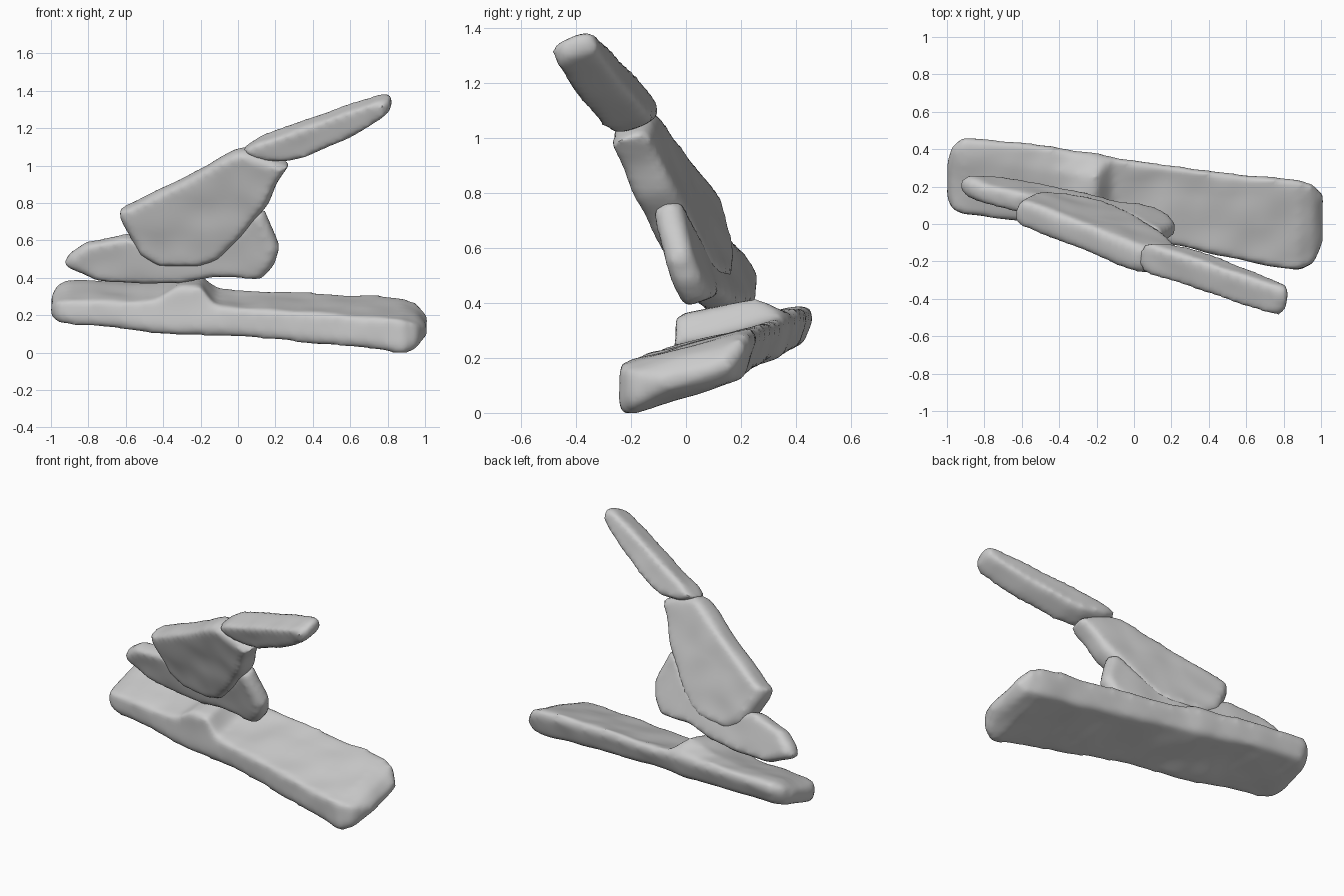
import bpy
import bmesh
from mathutils import Vector, noise

old = bpy.data.objects.get("Cube")
if old:
    bpy.data.objects.remove(old, do_unlink=True)

stone = bpy.data.materials.new("stone_grey")
stone.use_nodes = True
GREY = (0.6, 0.6, 0.6, 1)
stone.diffuse_color = GREY
bsdf = next(n for n in stone.node_tree.nodes if n.type == 'BSDF_PRINCIPLED')
bsdf.inputs["Base Color"].default_value = GREY
bsdf.inputs["Roughness"].default_value = 0.8


def loft(name, rings, smooth=10):
    """Skin closed rings, cap the ends, then wear the block into a rounded rock."""
    bm = bmesh.new()
    loops = [[bm.verts.new(p) for p in ring] for ring in rings]
    n = len(loops[0])
    for a, b in zip(loops, loops[1:]):
        for i in range(n):
            j = (i + 1) % n
            bm.faces.new((a[i], a[j], b[j], b[i]))
    bm.faces.new(loops[0])
    bm.faces.new(loops[-1])
    bmesh.ops.triangulate(bm, faces=bm.faces[:])
    bmesh.ops.recalc_face_normals(bm, faces=bm.faces[:])
    mesh = bpy.data.meshes.new(name)
    bm.to_mesh(mesh)
    bm.free()
    obj = bpy.data.objects.new(name, mesh)
    bpy.context.collection.objects.link(obj)

    # Even mesh with worn edges
    remesh = obj.modifiers.new("even_mesh", 'REMESH')
    remesh.mode = 'VOXEL'
    remesh.voxel_size = 0.018
    soft = obj.modifiers.new("worn_edges", 'SMOOTH')
    soft.factor = 0.5
    soft.iterations = smooth
    deps = bpy.context.evaluated_depsgraph_get()
    worn = bpy.data.meshes.new_from_object(obj.evaluated_get(deps))
    obj.modifiers.clear()
    obj.data = worn
    bpy.data.meshes.remove(mesh)
    worn.name = name

    # Gentle natural unevenness
    moved = [v.co + v.normal * 0.008 * noise.noise(v.co * 6) for v in worn.vertices]
    for v, co in zip(worn.vertices, moved):
        v.co = co
        v.co.z = max(v.co.z, 0)
    worn.materials.clear()
    worn.materials.append(stone)

    bpy.ops.object.select_all(action='DESELECT')
    obj.select_set(True)
    bpy.context.view_layer.objects.active = obj
    bpy.ops.object.shade_smooth_by_angle(angle=0.8)
    return obj


def leaning_slab(name, outline, ref, lean_x, lean_z, thick):
    """Slab with an (x, z) outline on a leaning plane through ref, thickened
    square to that plane, with chamfered rims."""
    rx, ry, rz = ref
    normal = Vector((-lean_x, 1, -lean_z)).normalized()
    middle = [Vector((x, ry + lean_x * (x - rx) + lean_z * (z - rz), z))
              for x, z in outline]
    centre = sum(middle, Vector()) / len(middle)
    return loft(name, [[centre.lerp(p, scale) + normal * side * thick for p in middle]
                       for side, scale in ((-0.5, 0.94), (-0.25, 1), (0.25, 1), (0.5, 0.94))])


# Base slab: x, front y, back y, then z of front bottom, front top,
# middle top, back top and back bottom
sections = [
    (-1.00, 0.14, 0.33, 0.19, 0.25, 0.30, 0.31, 0.24),
    (-0.97, 0.08, 0.42, 0.16, 0.27, 0.34, 0.36, 0.24),
    (-0.91, 0.05, 0.465, 0.145, 0.28, 0.375, 0.39, 0.25),
    (-0.60, 0.015, 0.445, 0.12, 0.27, 0.365, 0.39, 0.235),
    (-0.45, -0.01, 0.42, 0.10, 0.28, 0.37, 0.38, 0.225),
    (-0.32, -0.03, 0.395, 0.09, 0.355, 0.395, 0.37, 0.215),
    (-0.20, -0.04, 0.385, 0.09, 0.35, 0.42, 0.37, 0.205),
    (-0.12, -0.05, 0.365, 0.085, 0.25, 0.315, 0.36, 0.20),
    (0.00, -0.07, 0.345, 0.08, 0.235, 0.30, 0.34, 0.195),
    (0.30, -0.13, 0.305, 0.05, 0.22, 0.295, 0.33, 0.175),
    (0.60, -0.20, 0.265, 0.03, 0.195, 0.28, 0.315, 0.145),
    (0.88, -0.25, 0.245, -0.015, 0.175, 0.265, 0.30, 0.12),
    (0.96, -0.21, 0.22, 0.02, 0.155, 0.23, 0.27, 0.12),
    (1.01, -0.10, 0.16, 0.08, 0.13, 0.17, 0.20, 0.15),
]
rings = []
for x, yf, yb, fb, ft, mt, bt, bb in sections:
    ym = yf + 0.7 * (yb - yf)
    rings.append([(x, yf + 0.025, fb), (x, yf, fb + 0.04), (x, yf, ft),
                  (x, ym, mt), (x, yb - 0.02, bt), (x, yb, bt - 0.04), (x, yb - 0.04, bb)])
loft("base_slab", rings)

# Low crescent stone lying under the middle slab
leaning_slab("low_stone", [
    (-0.93, 0.48), (-0.90, 0.525), (-0.81, 0.59), (-0.60, 0.625), (-0.35, 0.58),
    (-0.10, 0.58), (0.00, 0.66), (0.10, 0.765), (0.14, 0.755), (0.225, 0.56),
    (0.195, 0.47), (0.13, 0.40), (-0.10, 0.415), (-0.30, 0.38), (-0.50, 0.375),
    (-0.75, 0.39), (-0.89, 0.45)], (0.15, -0.02, 0.57), -0.19, -0.33, 0.115)

# Large middle slab
leaning_slab("middle_slab", [
    (-0.635, 0.77), (-0.62, 0.71), (-0.52, 0.53), (-0.42, 0.47), (-0.20, 0.47),
    (-0.10, 0.505), (0.00, 0.60), (0.06, 0.67), (0.16, 0.80), (0.21, 0.90),
    (0.28, 1.005), (0.20, 1.04), (0.05, 1.09), (0.00, 1.085), (-0.20, 0.98),
    (-0.40, 0.875), (-0.58, 0.79)], (0.05, -0.08, 0.75), -0.22, -0.34, 0.152)

# Narrow top stone pointing up and outward
leaning_slab("top_stone", [
    (0.025, 1.09), (0.10, 1.14), (0.30, 1.205), (0.50, 1.28), (0.76, 1.37),
    (0.815, 1.365), (0.82, 1.30), (0.77, 1.255), (0.60, 1.165), (0.35, 1.055),
    (0.25, 1.03), (0.10, 1.05)], (0.15, -0.19, 1.09), -0.2, -0.37, 0.168)
